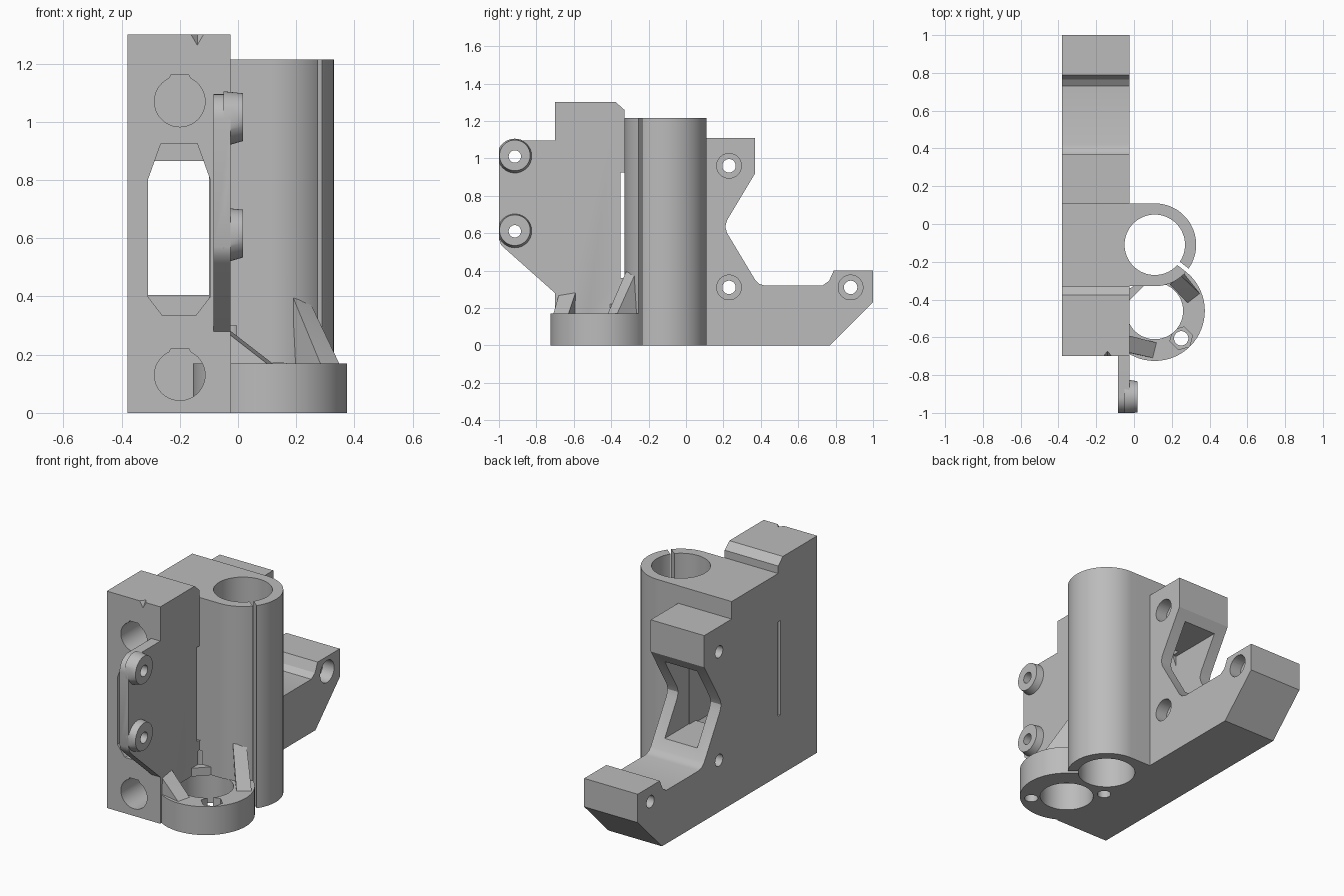
import bpy, bmesh
from math import cos, sin, radians, pi
from mathutils import Vector

cube = bpy.data.objects.get("Cube")
if cube:
    bpy.data.objects.remove(cube, do_unlink=True)

GREY = (0.5, 0.5, 0.5, 1)
mat = bpy.data.materials.new("light grey plastic")
mat.use_nodes = True
mat.diffuse_color = GREY
mat.node_tree.nodes["Principled BSDF"].inputs["Base Color"].default_value = GREY


def finish(name, bm):
    bmesh.ops.recalc_face_normals(bm, faces=bm.faces)
    mesh = bpy.data.meshes.new(name)
    bm.to_mesh(mesh)
    bm.free()
    mesh.materials.append(mat)
    ob = bpy.data.objects.new(name, mesh)
    bpy.context.collection.objects.link(ob)
    return ob


def prism(name, pts, axis, lo, hi, end=None):
    """Extrude a 2D outline along an axis; end gives a different far outline."""
    def place(p, t):
        return {"x": (t, p[0], p[1]), "y": (p[0], t, p[1]), "z": (p[0], p[1], t)}[axis]
    bm = bmesh.new()
    a = [bm.verts.new(place(p, lo)) for p in pts]
    b = [bm.verts.new(place(p, hi)) for p in (end or pts)]
    bm.faces.new(a)
    bm.faces.new(b)
    for i in range(len(a)):
        j = (i + 1) % len(a)
        bm.faces.new((a[i], a[j], b[j], b[i]))
    return finish(name, bm)


def hull(name, pts):
    bm = bmesh.new()
    for p in pts:
        bm.verts.new(p)
    bmesh.ops.convex_hull(bm, input=bm.verts)
    return finish(name, bm)


def arc(c, r, a0=0, a1=360, n=64):
    steps = n if a1 - a0 == 360 else n + 1
    angles = [radians(a0 + (a1 - a0) * i / n) for i in range(steps)]
    return [(c[0] + r * cos(a), c[1] + r * sin(a)) for a in angles]


def rect(x0, x1, y0, y1):
    return [(x0, y0), (x1, y0), (x1, y1), (x0, y1)]


def cut(ob, cutters):
    for c in cutters:
        m = ob.modifiers.new("cut", "BOOLEAN")
        m.operation, m.solver, m.object = "DIFFERENCE", "EXACT", c
    bpy.context.view_layer.update()
    deps = bpy.context.evaluated_depsgraph_get()
    mesh = bpy.data.meshes.new_from_object(ob.evaluated_get(deps))
    ob.modifiers.clear()
    ob.data = mesh


LEFT, RIGHT = -0.025, -0.38          # side faces of the main block
BORE, CUP = (0.11, -0.11), (0.11, -0.46)
FLOOR = 0.17

# Main block side profile
body = prism("main_block", [
    (-0.7, 0), (0.77, 0), (1, 0.23), (1, 0.4), (0.79, 0.4), (0.765, 0.345), (0.73, 0.32),
    (0.42, 0.32), (0.39, 0.33), (0.37, 0.35), (0.22, 0.6), (0.21, 0.635), (0.22, 0.67),
    (0.37, 0.92), (0.37, 1.11), (0.11, 1.11), (0.11, 1.215), (-0.33, 1.215),
    (-0.33, 1.26), (-0.375, 1.3), (-0.7, 1.3)], "x", RIGHT, LEFT)

# Sleeve, lower ring and its corner block
sleeve = prism("sleeve", arc(BORE, 0.219, -90, 90) + [(-0.1, 0.109), (-0.1, -0.329)],
               "z", 0, 1.215)
ring = prism("lower_ring", arc(CUP, 0.265), "z", 0, FLOOR)
corner = prism("corner_block", [(-0.03, -0.41), (0.06, -0.32), (-0.03, -0.32)], "z", FLOOR, 0.22)

# Vertical cutters
bore = prism("bore_cutter", arc(BORE, 0.16), "z", -0.1, 1.4)
cup = prism("ring_cutter", arc(CUP, 0.15), "z", -0.1, FLOOR + 0.001)
d = Vector((cos(radians(-38)), sin(radians(-38))))
n = Vector((-d.y, d.x)) * 0.011
c = Vector(BORE)
split = prism("split_cutter", [tuple(p) for p in (
    c + d * 0.1 + n, c + d * 0.3 + n, c + d * 0.3 - n, c + d * 0.1 - n)], "z", -0.1, 1.4)
pins = [prism("pin_cutter", arc(p, 0.038, n=32), "z", -0.1, 0.3)
        for p in ((0.25, -0.605), (-0.035, -0.305))]
nut = prism("nut_cutter", arc((0.25, -0.605), 0.062, 15, 375, 6), "z", 0.11, 0.3)

# Front rod holes with a flattened top
rods = []
for z in (0.13, 1.07):
    outline = arc((-0.2, z), 0.087, 115, 425) + [(-0.17, z + 0.092), (-0.23, z + 0.092)]
    rods.append(prism("rod_cutter", outline, "y", -0.8, -0.15))

# Window through the block, narrower at the rear
window = prism("window_cutter", [
    (-0.31, 0.4), (-0.26, 0.335), (-0.145, 0.335), (-0.095, 0.4), (-0.095, 0.8),
    (-0.14, 0.925), (-0.265, 0.925), (-0.31, 0.8)], "y", -0.8, 0.05)
rear_window = prism("rear_window_cutter", rect(-0.31, -0.095, 0.405, 0.865), "y", 0, 0.6)
slot = prism("slot_cutter", rect(-0.351, -0.3285, 0.36, 0.925), "x", -0.5, 0.01)

# Counterbored side screw holes
screws = []
for p in ((0.23, 0.96), (0.23, 0.31), (0.88, 0.31)):
    screws.append(prism("screw_cutter", arc(p, 0.036, n=32), "x", -0.5, 0.1))
    screws.append(prism("head_cutter", arc(p, 0.066, n=48), "x", -0.1, 0.1))

# Pointed alignment notch on the front top edge
notch = hull("notch_cutter", [(-0.175, -0.71, 1.31), (-0.105, -0.71, 1.31),
                              (-0.14, -0.71, 1.25), (-0.14, -0.665, 1.31)])

cut(body, [bore, cup, window, rear_window, slot, notch] + rods + screws + pins)
cut(sleeve, [bore, cup, split, slot, pins[1]])
cut(ring, [bore, cup, split, nut] + pins)
cut(corner, [pins[1]])

# Side ear with two tapered bosses
EYES = [(-0.915, 1.01), (-0.915, 0.61)]
ear = prism("ear_plate", [(-0.65, 0.235), (-0.65, 1.095)] + arc((-0.915, 1.01), 0.085, 90, 180, 12)
            + [(-1, 0.57), (-0.99, 0.54), (-0.965, 0.515)], "x", -0.085, LEFT)
bosses = [prism("ear_boss", arc(p, 0.095), "x", -0.05, 0.018, arc((p[0], p[1] + 0.006), 0.082))
          for p in EYES]
eyes = [prism("eye_cutter", arc(p, 0.033, n=32), "x", -0.2, 0.1) for p in EYES]
limit = prism("limit_cutter", rect(-1.2, -1, 0, 1.4), "x", -0.2, 0.1)
for ob in [ear] + bosses:
    cut(ob, eyes + [limit])

# Support gussets on top of the ring
front_rib = hull("front_gusset", [
    (-0.04, -0.59, 0.16), (-0.03, -0.59, 0.285), (0.125, -0.63, 0.165),
    (-0.04, -0.68, 0.16), (-0.03, -0.68, 0.27), (0.105, -0.71, 0.165)])
side_rib = hull("side_gusset", [
    (0.19, -0.3, 0.16), (0.255, -0.25, 0.16), (0.19, -0.32, 0.395), (0.25, -0.275, 0.375),
    (0.285, -0.42, 0.165), (0.35, -0.37, 0.165)])
cut(side_rib, [bore])

for ob in list(bpy.data.objects):
    if "cutter" in ob.name:
        bpy.data.objects.remove(ob, do_unlink=True)

# Smooth rounded walls, keep sharp edges
bpy.ops.object.select_all(action="DESELECT")
for ob in [body, sleeve, ring, corner, ear, front_rib, side_rib] + bosses:
    ob.select_set(True)
bpy.context.view_layer.objects.active = body
bpy.ops.object.shade_smooth_by_angle(angle=pi / 6)
